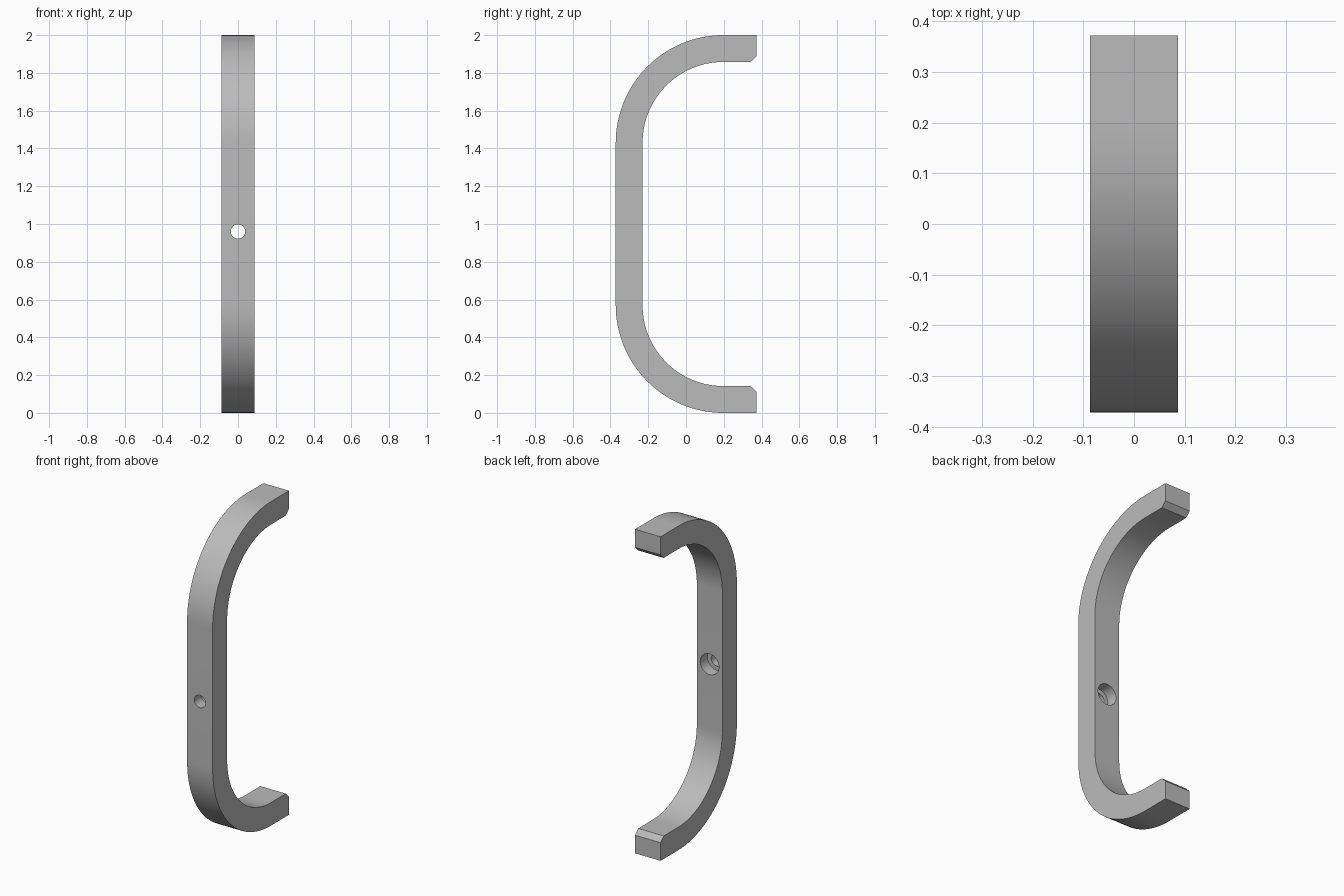
import bpy, bmesh, math
from mathutils import Vector

cube = bpy.data.objects.get("Cube")
if cube:
    bpy.data.objects.remove(cube, do_unlink=True)

WIDTH, THICK, OUTER_R = 0.174, 0.142, 0.57
FRONT, BACK, CHAMFER = -0.372, 0.372, 0.03
HOLE_Z = 0.96
ARC_STEPS = 32

grey = bpy.data.materials.new("satin grey")
grey.use_nodes = True
colour = (0.5, 0.5, 0.5, 1)
grey.diffuse_color = colour
grey.node_tree.nodes["Principled BSDF"].inputs["Base Color"].default_value = colour


def arc(radius):
    """Upper bend from the grip round to the end arm, as (y, z)."""
    cy, cz = FRONT + OUTER_R, 2 - OUTER_R
    turns = [math.pi / 2 * i / ARC_STEPS for i in range(ARC_STEPS + 1)]
    return [(cy - radius * math.cos(a), cz + radius * math.sin(a)) for a in turns]


# Handle: a C-shaped profile, mirrored top to bottom and extruded across
inner_z = 2 - THICK
tip = [(BACK, 2), (BACK, inner_z + CHAMFER), (BACK - CHAMFER, inner_z)]
upper = arc(OUTER_R) + tip + arc(OUTER_R - THICK)[::-1]
profile = upper + [(y, 2 - z) for y, z in reversed(upper)]

bm = bmesh.new()
face = bm.faces.new([bm.verts.new((-WIDTH / 2, y, z)) for y, z in profile])
side = bmesh.ops.extrude_face_region(bm, geom=[face])["geom"]
moved = [v for v in side if isinstance(v, bmesh.types.BMVert)]
bmesh.ops.translate(bm, verts=moved, vec=Vector((WIDTH, 0, 0)))
bmesh.ops.recalc_face_normals(bm, faces=bm.faces)
mesh = bpy.data.meshes.new("handle")
bm.to_mesh(mesh)
bm.free()
handle = bpy.data.objects.new("handle", mesh)
bpy.context.collection.objects.link(handle)
mesh.materials.append(grey)


def drill(name, radius, y0, y1):
    """Cut a round hole along y through the grip."""
    bpy.ops.mesh.primitive_cylinder_add(
        vertices=48, radius=radius, depth=y1 - y0,
        location=(0, (y0 + y1) / 2, HOLE_Z), rotation=(math.pi / 2, 0, 0))
    cutter = bpy.context.object
    cutter.name = name
    cutter.data.materials.append(grey)
    cutter.hide_render = True
    cut = handle.modifiers.new(name, "BOOLEAN")
    cut.operation, cut.solver, cut.object = "DIFFERENCE", "EXACT", cutter
    bpy.context.view_layer.objects.active = handle
    bpy.ops.object.modifier_apply(modifier=name)
    bpy.data.objects.remove(cutter, do_unlink=True)


# Screw hole with a wider recess on the inner side of the grip
grip_back = FRONT + THICK
drill("screw_hole", 0.038, FRONT - 0.1, grip_back + 0.1)
drill("screw_recess", 0.064, grip_back - 0.07, grip_back + 0.1)

bpy.ops.object.select_all(action="DESELECT")
handle.select_set(True)
bpy.context.view_layer.objects.active = handle
bpy.ops.object.shade_smooth_by_angle(angle=math.radians(30))
